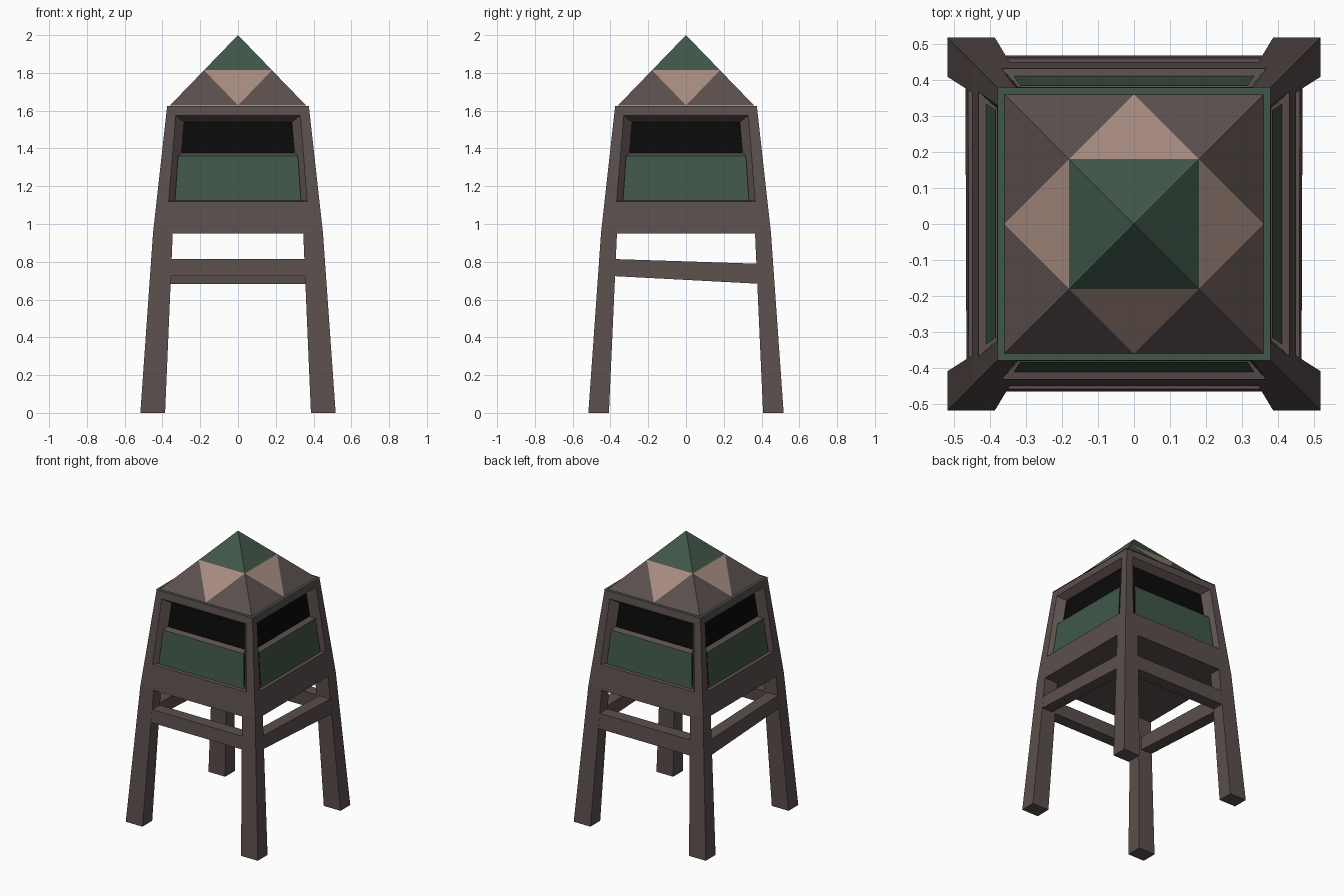
import bpy, bmesh
from mathutils import Matrix, Vector
from math import pi

if "Cube" in bpy.data.objects:
    bpy.data.objects.remove(bpy.data.objects["Cube"])


def material(name, r, g, b):
    m = bpy.data.materials.new(name)
    m.diffuse_color = (r, g, b, 1)
    m.use_nodes = True
    m.node_tree.nodes["Principled BSDF"].inputs["Base Color"].default_value = m.diffuse_color
    return m


BROWN = material("brown_wood", 0.105, 0.08, 0.075)
GREEN = material("green_paint", 0.052, 0.095, 0.065)
TAN = material("tan_trim", 0.39, 0.265, 0.22)
BLACK = material("dark_opening", 0.003, 0.003, 0.003)
MATS = [BROWN, GREEN, TAN, BLACK]


def build(name, faces, sides=1, closed=True):
    """faces: list of (corner list, material index), repeated around z."""
    bm = bmesh.new()
    for k in range(sides):
        rot = Matrix.Rotation(k * pi / 2, 3, 'Z')
        for pts, mat in faces:
            f = bm.faces.new([bm.verts.new(rot @ Vector(p)) for p in pts])
            f.material_index = mat
    bmesh.ops.remove_doubles(bm, verts=bm.verts, dist=1e-4)
    if closed:
        bmesh.ops.recalc_face_normals(bm, faces=bm.faces)
    me = bpy.data.meshes.new(name)
    bm.to_mesh(me)
    bm.free()
    for m in MATS:
        me.materials.append(m)
    ob = bpy.data.objects.new(name, me)
    bpy.context.collection.objects.link(ob)
    return ob


def prism(name, a, b):
    """Six-sided bar between end quads a and b."""
    faces = [(a, 0), (b, 0)]
    for i in range(4):
        j = (i + 1) % 4
        faces.append(([a[i], a[j], b[j], b[i]], 0))
    return build(name, faces)


def leg_w(z):    # outer half width of the splayed legs
    return 0.517 - 0.0705 * z


def wall_w(z):   # outer half width of the cabin
    return 0.45 - 0.111 * (z - 0.95)


# Legs
for sx, nx in ((-1, "left"), (1, "right")):
    for sy, ny in ((-1, "front"), (1, "back")):
        def rect(z, ix, iy):
            w = leg_w(z)
            return [(sx * x, sy * y, z) for x, y in ((w, w), (ix, w), (ix, iy), (w, iy))]
        prism(f"{ny}_{nx}_leg", rect(0, 0.386, 0.408), rect(0.96, 0.345, 0.365))

# Braces: front one higher than back one, side ones slope between them
FZ, BZ = (0.725, 0.815), (0.683, 0.789)


def section(z):
    o0, o1 = leg_w(z[0]) - 0.001, leg_w(z[1]) - 0.001
    return [(o0, z[0]), (o1, z[1]), (o1 - 0.085, z[1]), (o0 - 0.085, z[0])]


for s, n, z in ((-1, "front", FZ), (1, "back", BZ)):
    prism(n + "_brace", *[[(u, s * d, h) for d, h in section(z)] for u in (-0.4, 0.4)])
for s, n in ((-1, "left"), (1, "right")):
    prism(n + "_brace", *[[(s * d, u, h) for d, h in section(z)]
                          for u, z in ((-0.4, FZ), (0.4, BZ))])

# Cabin walls with bevelled window recesses
def on_wall(x, z, depth=0):
    return (x, -(wall_w(z) - depth), z)


def trapezoid(x0, z0, x1, z1, depth=0):
    return [on_wall(-x0, z0, depth), on_wall(x0, z0, depth),
            on_wall(x1, z1, depth), on_wall(-x1, z1, depth)]


Z0, Z1 = 0.95, 1.625
outer = trapezoid(wall_w(Z0), Z0, wall_w(Z1), Z1)
rim = trapezoid(0.367, 1.12, 0.33, 1.575)
inner = trapezoid(0.32, 1.13, 0.286, 1.54, 0.05)
faces = [(inner, 3)]
for i in range(4):
    j = (i + 1) % 4
    faces.append(([outer[i], outer[j], rim[j], rim[i]], 0))
    faces.append(([rim[i], rim[j], inner[j], inner[i]], 0))
# Quarter of the floor and of the green eave plate
faces.append(([outer[1], outer[0], (0, 0, Z0)], 0))
faces.append(([outer[3], outer[2], (0, 0, Z1)], 1))
build("cabin", faces, 4)

# Green parapet panels with a sill on top
pan = trapezoid(0.334, 1.122, 0.317, 1.36, 0.02)
sill = [on_wall(-0.301, 1.375, 0.05), on_wall(0.301, 1.375, 0.05)]
build("parapet_panels", [(pan, 1), ([pan[3], pan[2], sill[1], sill[0]], 0)], 4, False)

# Thin green eave
e = Z1 + 0.002
build("eave", [([(-0.379, -0.379, e), (0.379, -0.379, e), (0.379, 0.379, e), (-0.379, 0.379, e)], 1)],
      1, False)

# Pyramid roof with coloured triangles
R, H, ZB, ZM = 0.36, 0.18, 1.628, 1.814
apex, mid = (0, 0, 2.0), (0, -R, ZB)
l, r = (-H, -H, ZM), (H, -H, ZM)
build("roof", [([l, r, apex], 1), ([mid, r, l], 2),
               ([(-R, -R, ZB), mid, l], 0), ([mid, (R, -R, ZB), r], 0),
               ([mid, (-R, -R, ZB), (0, 0, ZB)], 0), ([(R, -R, ZB), mid, (0, 0, ZB)], 0)], 4)
